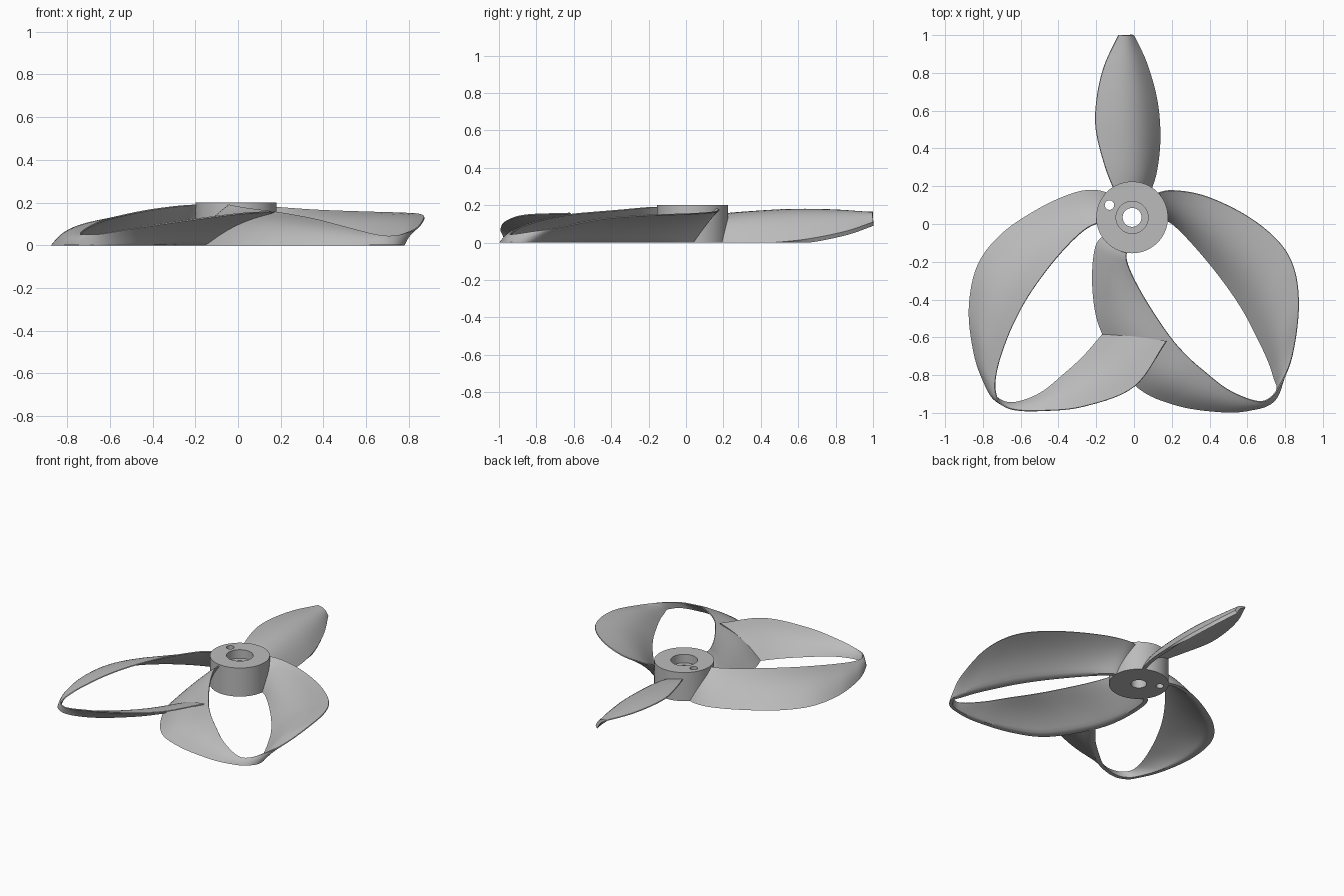
import bpy, bmesh, math
from mathutils import Vector

cube = bpy.data.objects.get("Cube")
if cube:
    bpy.data.objects.remove(cube, do_unlink=True)

GREY = (0.5, 0.5, 0.5, 1)
HUB = Vector((-0.01, 0.035, 0))
HEIGHT = 0.2

material = bpy.data.materials.new("plain grey")
material.use_nodes = True
material.diffuse_color = GREY
material.node_tree.nodes["Principled BSDF"].inputs["Base Color"].default_value = GREY


def add_object(name, bm):
    bmesh.ops.recalc_face_normals(bm, faces=bm.faces)
    mesh = bpy.data.meshes.new(name)
    bm.to_mesh(mesh)
    bm.free()
    mesh.materials.append(material)
    obj = bpy.data.objects.new(name, mesh)
    bpy.context.collection.objects.link(obj)
    return obj


def make_active(obj):
    bpy.ops.object.select_all(action='DESELECT')
    obj.select_set(True)
    bpy.context.view_layer.objects.active = obj


def smooth(obj):
    make_active(obj)
    bpy.ops.object.shade_smooth_by_angle(angle=math.radians(40))


def spline(points, steps=7):
    """Smooth curve through all the points."""
    pts = [Vector(p) for p in points]
    pts = [pts[0] * 2 - pts[1]] + pts + [pts[-1] * 2 - pts[-2]]
    out = []
    for a, b, c, d in zip(pts, pts[1:], pts[2:], pts[3:]):
        for i in range(steps):
            t = i / steps
            out.append((b * 2 + (c - a) * t + (a * 2 - b * 5 + c * 4 - d) * t ** 2
                        + (b * 3 - a - c * 3 + d) * t ** 3) / 2)
    return out + [pts[-2]]


def bridge(bm, rings, closed=False):
    pairs = list(zip(rings, rings[1:]))
    if closed:
        pairs.append((rings[-1], rings[0]))
    for r, s in pairs:
        for i in range(len(r)):
            j = (i + 1) % len(r)
            bm.faces.new((r[i], r[j], s[j], s[i]))


def foil(name, low_edge, high_edge, camber, belly, across=14):
    """Cambered blade lofted between its low and high edges, thick at the low edge."""
    low, high = spline(low_edge), spline(high_edge)
    last = len(low) - 1
    bm = bmesh.new()
    rings = []
    for k in range(last + 1):
        a, b = max(k - 1, 0), min(k + 1, last)
        along = low[b] + high[b] - low[a] - high[a]
        chord = high[k] - low[k]
        normal = along.cross(chord).normalized()
        side = max(-1, min(1, normal.z * 1.5))
        front, back = [], []
        for i in range(across + 1):
            u = i / across
            bulge = math.sin(math.pi * u)
            skin = low[k] + chord * u + normal * (camber * chord.length * normal.z * bulge)
            thick = normal * (0.024 - 0.018 * u + belly * chord.length * bulge)
            front.append(skin + thick * (1 - side) / 2)
            back.append(skin - thick * (1 + side) / 2)
        ring = front + back[::-1]
        for p in ring:
            p.z = min(max(p.z, 0), HEIGHT - 0.001)
        rings.append([bm.verts.new(p) for p in ring])
    bridge(bm, rings)
    bm.faces.new(rings[0])
    bm.faces.new(rings[-1])
    return add_object(name, bm)


def on_floor(points):
    return [(x, y, 0) for x, y in points]


# Hub: turned profile with a stepped bore
bm = bmesh.new()
profile = [(0.19, 0), (0.19, HEIGHT), (0.085, HEIGHT), (0.085, 0.14), (0.05, 0.14), (0.05, 0)]
sides = 64
rings = []
for r, z in profile:
    angles = [math.tau * i / sides for i in range(sides)]
    rings.append([bm.verts.new(HUB + Vector((r * math.cos(t), r * math.sin(t), z))) for t in angles])
bridge(bm, rings, closed=True)
hub = add_object("hub", bm)

# Left loop: out from the hub, round the tip and back to the hub
left_loop = foil(
    "left_loop",
    on_floor([(0.12, 0.03), (0.2, 0), (0.32, -0.12), (0.46, -0.29), (0.57, -0.45),
              (0.65, -0.6), (0.71, -0.73), (0.74, -0.82), (0.76, -0.885), (0.725, -0.95),
              (0.63, -0.985), (0.48, -0.998), (0.22, -0.96), (0, -0.85), (-0.17, -0.58),
              (-0.22, -0.35), (-0.205, -0.12), (-0.13, -0.04)]),
    [(0.09, 0.15, 0.185), (0.2, 0.175, 0.178), (0.38, 0.145, 0.166), (0.6, 0.04, 0.158),
     (0.77, -0.1, 0.153), (0.85, -0.25, 0.147), (0.87, -0.45, 0.13), (0.84, -0.68, 0.085),
     (0.79, -0.82, 0.06), (0.73, -0.915, 0.045), (0.65, -0.94, 0.05), (0.5, -0.88, 0.088),
     (0.37, -0.78, 0.122), (0.28, -0.7, 0.14), (0.18, -0.585, 0.157), (0.04, -0.37, 0.175),
     (-0.04, -0.2, 0.19), (-0.03, -0.11, 0.19)],
    camber=0.11, belly=0.05)

# Right loop: its return arm ends on the left loop
right_loop = foil(
    "right_loop",
    on_floor([(-0.1, 0.15), (-0.2, 0.18), (-0.32, 0.165), (-0.5, 0.085), (-0.7, -0.05),
              (-0.83, -0.22), (-0.875, -0.45), (-0.85, -0.68), (-0.8, -0.83), (-0.735, -0.92),
              (-0.64, -0.945), (-0.5, -0.895), (-0.38, -0.8), (-0.27, -0.7), (-0.17, -0.585)]),
    [(-0.14, 0, 0.19), (-0.21, 0, 0.19), (-0.3, -0.06, 0.183), (-0.43, -0.2, 0.165),
     (-0.56, -0.38, 0.138), (-0.65, -0.55, 0.11), (-0.71, -0.71, 0.08), (-0.735, -0.82, 0.06),
     (-0.735, -0.89, 0.05), (-0.71, -0.945, 0.05), (-0.64, -0.98, 0.055), (-0.5, -0.987, 0.08),
     (-0.27, -0.965, 0.115), (0, -0.86, 0.15), (0.17, -0.62, 0.16)],
    camber=0.1, belly=0.05)

# Rear blade: single straight blade, strongly arched
rear_blade = foil(
    "rear_blade",
    [(0.08, 0.15, 0), (0.12, 0.27, 0), (0.14, 0.45, 0), (0.125, 0.65, 0.02),
     (0.07, 0.85, 0.06), (0, 1, 0.11)],
    [(-0.09, 0.15, 0.15), (-0.15, 0.3, 0.165), (-0.2, 0.5, 0.17), (-0.195, 0.67, 0.172),
     (-0.155, 0.84, 0.17), (-0.08, 1, 0.165)],
    camber=0.23, belly=0.06)

# Small pin hole through the hub and the arm root inside it
bpy.ops.mesh.primitive_cylinder_add(vertices=32, radius=0.025, depth=1, location=(-0.13, 0.1, 0))
cutter = bpy.context.object
for obj in (hub, right_loop):
    make_active(obj)
    hole = obj.modifiers.new("pin hole", 'BOOLEAN')
    hole.operation = 'DIFFERENCE'
    hole.object = cutter
    bpy.ops.object.modifier_apply(modifier=hole.name)
bpy.data.objects.remove(cutter, do_unlink=True)

for obj in (hub, left_loop, right_loop, rear_blade):
    smooth(obj)
